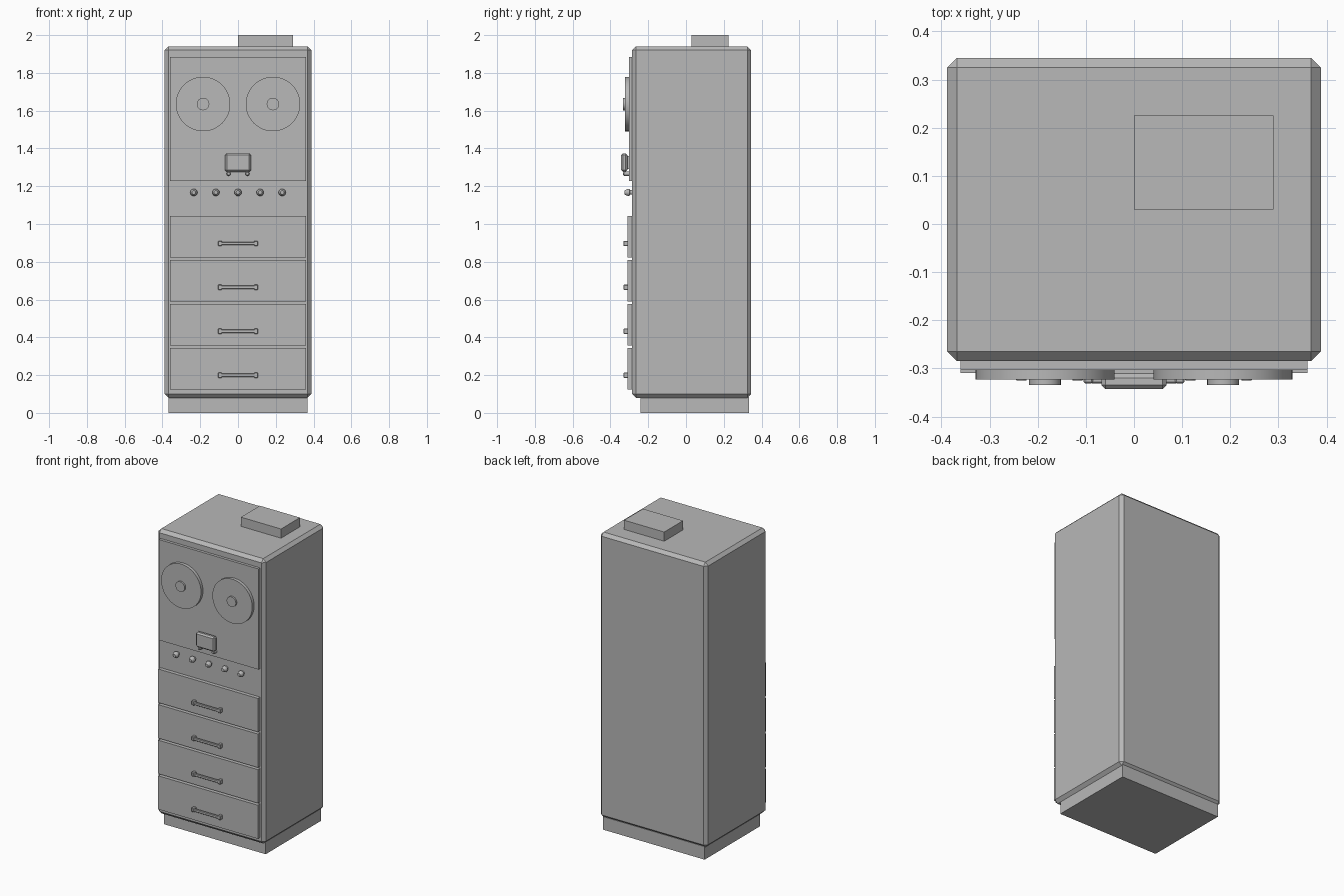
import bpy, bmesh, math
from mathutils import Matrix

if "Cube" in bpy.data.objects:
    bpy.data.objects.remove(bpy.data.objects["Cube"])

grey = bpy.data.materials.new("cabinet_grey")
grey.diffuse_color = (0.48, 0.48, 0.48, 1)
grey.use_nodes = True
grey.node_tree.nodes["Principled BSDF"].inputs["Base Color"].default_value = grey.diffuse_color


def finish(name, bm, smooth=False):
    bmesh.ops.recalc_face_normals(bm, faces=bm.faces)
    me = bpy.data.meshes.new(name)
    bm.to_mesh(me)
    bm.free()
    me.materials.append(grey)
    ob = bpy.data.objects.new(name, me)
    bpy.context.collection.objects.link(ob)
    if smooth:
        bpy.ops.object.select_all(action='DESELECT')
        ob.select_set(True)
        bpy.context.view_layer.objects.active = ob
        bpy.ops.object.shade_smooth_by_angle(angle=math.radians(35))
    return ob


def box(name, x, y, z, bevel=0):
    """Box from (min, max) ranges, optionally chamfered."""
    bm = bmesh.new()
    bmesh.ops.create_cube(bm, size=1)
    for v in bm.verts:
        v.co = [r[0] if c < 0 else r[1] for c, r in zip(v.co, (x, y, z))]
    if bevel:
        bmesh.ops.bevel(bm, geom=bm.edges[:], offset=bevel, segments=1,
                        profile=0.5, affect='EDGES')
    return finish(name, bm)


def turned(name, x, z, profile, sides=32):
    """Round part along y; profile is (radius, y) from back to front."""
    bm = bmesh.new()
    rings = []
    for r, y in profile:
        rings.append([bm.verts.new((x + r * math.cos(2 * math.pi * i / sides), y,
                                    z + r * math.sin(2 * math.pi * i / sides)))
                      for i in range(sides)])
    for a, b in zip(rings, rings[1:]):
        for i in range(sides):
            j = (i + 1) % sides
            bm.faces.new((a[i], a[j], b[j], b[i]))
    bm.faces.new(rings[0])
    bm.faces.new(rings[-1])
    return finish(name, bm, True)


# Cabinet, plinth and the box on top
box("cabinet", (-0.388, 0.388), (-0.285, 0.345), (0.08, 1.94), 0.02)
box("plinth", (-0.368, 0.368), (-0.24, 0.333), (0, 0.085))
box("top_box", (0, 0.29), (0.03, 0.225), (1.93, 2.0))

# Upper panel with two tape reels
box("reel_panel", (-0.36, 0.36), (-0.303, -0.27), (1.228, 1.885))
for side, x in (("left", -0.185), ("right", 0.185)):
    turned(side + "_reel", x, 1.635, [(0.144, -0.295), (0.144, -0.323)], 48)
    turned(side + "_reel_hub", x, 1.635, [(0.033, -0.315), (0.033, -0.334)])

# Meter box with its neck and two small pegs
box("meter_neck", (-0.045, 0.045), (-0.314, -0.295), (1.29, 1.36))
box("meter_box", (-0.068, 0.068), (-0.343, -0.311), (1.276, 1.373), 0.009)
for side, x in (("left", -0.05), ("right", 0.05)):
    turned(side + "_meter_peg", x, 1.266,
           [(0.011, -0.295), (0.011, -0.328), (0.007, -0.333)], 16)

# Row of control knobs
for i in range(5):
    turned("knob_%d" % (i + 1), -0.234 + 0.117 * i, 1.167,
           [(0.012, -0.28), (0.012, -0.297), (0.019, -0.299), (0.019, -0.306),
            (0.015, -0.318), (0.010, -0.325)], 20)

# Four drawers, each with a bar handle on two posts
for i in range(4):
    z = 0.125 + 0.2325 * i
    box("drawer_%d" % (i + 1), (-0.36, 0.36), (-0.309, -0.27), (z, z + 0.219))
    h = z + 0.0745
    box("handle_bar_%d" % (i + 1), (-0.09, 0.09), (-0.331, -0.319),
        (h - 0.009, h + 0.009), 0.003)
    for side, x in (("left", -0.095), ("right", 0.095)):
        box("handle_post_%s_%d" % (side, i + 1), (x - 0.01, x + 0.01),
            (-0.331, -0.3), (h - 0.014, h + 0.014), 0.003)
